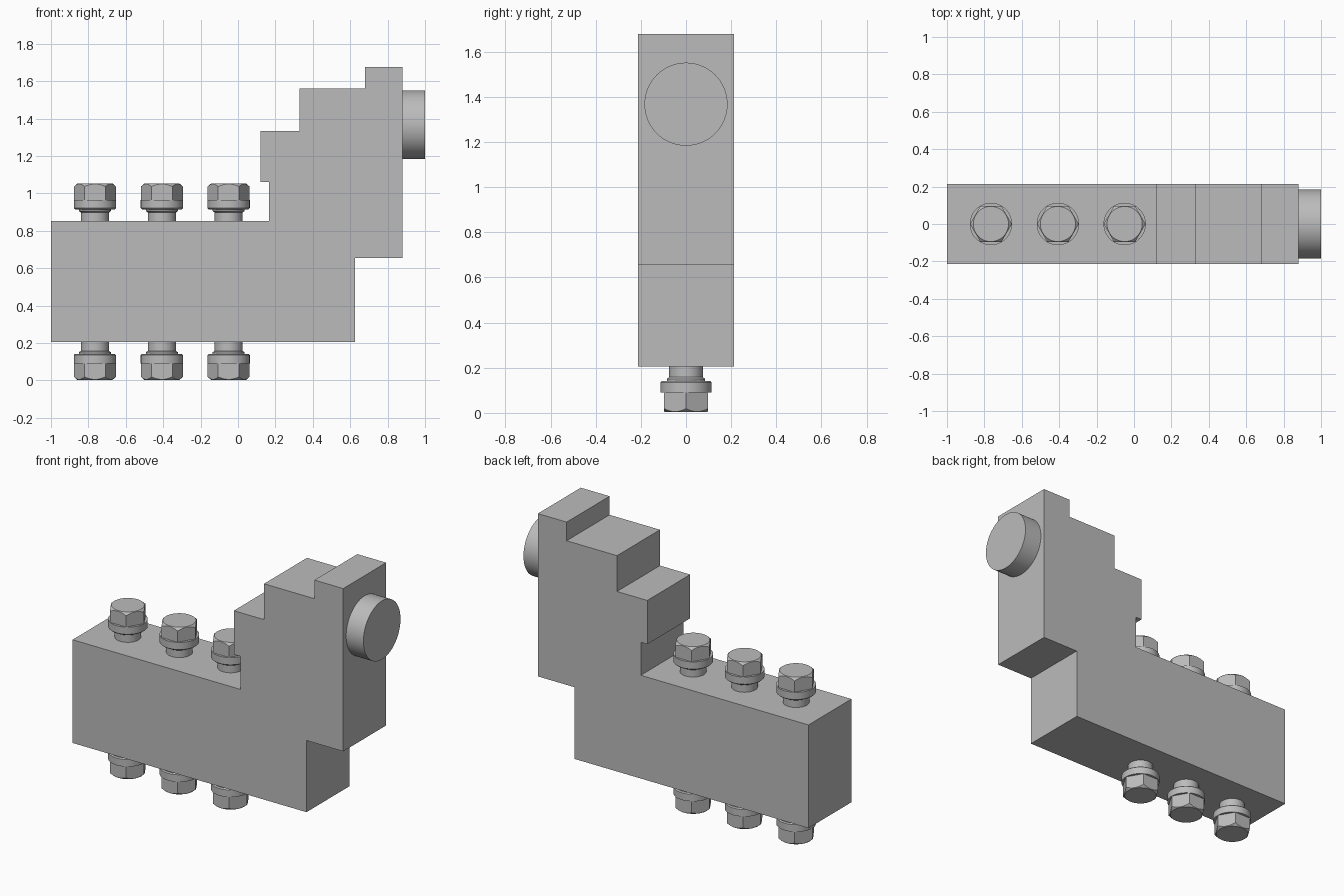
import bpy, bmesh, math

if "Cube" in bpy.data.objects:
    bpy.data.objects.remove(bpy.data.objects["Cube"])

grey = bpy.data.materials.new("plain grey")
grey.diffuse_color = (0.5, 0.5, 0.5, 1)
grey.use_nodes = True
grey.node_tree.nodes["Principled BSDF"].inputs["Base Color"].default_value = grey.diffuse_color


def finish(name, bm, smooth=False):
    bmesh.ops.recalc_face_normals(bm, faces=bm.faces)
    mesh = bpy.data.meshes.new(name)
    bm.to_mesh(mesh)
    bm.free()
    mesh.materials.append(grey)
    obj = bpy.data.objects.new(name, mesh)
    bpy.context.collection.objects.link(obj)
    if smooth:
        bpy.ops.object.select_all(action='DESELECT')
        obj.select_set(True)
        bpy.context.view_layer.objects.active = obj
        bpy.ops.object.shade_smooth_by_angle(angle=math.radians(25))
    return obj


# Stepped manifold block: side profile extruded across the width
W = 0.213
profile = [(-1, 0.205), (0.625, 0.205), (0.625, 0.655), (0.88, 0.655),
           (0.88, 1.677), (0.68, 1.677), (0.68, 1.56), (0.33, 1.56),
           (0.33, 1.335), (0.12, 1.335), (0.12, 1.06), (0.165, 1.06),
           (0.165, 0.853), (-1, 0.853)]
bm = bmesh.new()
face = bm.faces.new([bm.verts.new((x, -W, z)) for x, z in profile])
ext = bmesh.ops.extrude_face_region(bm, geom=[face])
bmesh.ops.translate(bm, vec=(0, 2 * W, 0),
                    verts=[v for v in ext["geom"] if isinstance(v, bmesh.types.BMVert)])
finish("manifold_block", bm)

# Round end port
bm = bmesh.new()
bmesh.ops.create_cone(bm, cap_ends=True, segments=64, radius1=0.184, radius2=0.184, depth=0.12)
for v in bm.verts:
    v.co = (0.94 + v.co.z, v.co.x, 1.367 + v.co.y)
finish("end_port", bm, True)


# Hex fitting: chamfered hex nut, round flange, collar and stem
def fitting(name, x, z_end, direction):
    n, corner, flange, r0 = 48, 0.112, 0.113, 0.094
    bm = bmesh.new()
    rings = []
    for i in range(n):
        a = 2 * math.pi * i / n
        off = (a % (math.pi / 3)) - math.pi / 6
        hexr = corner * math.cos(math.pi / 6) / math.cos(off)
        # (radius, distance from outer end)
        section = [(r0, 0), (hexr, (hexr - r0) * 0.9), (hexr, 0.087),
                   (flange, 0.087), (flange, 0.132), (0.107, 0.138),
                   (0.085, 0.138), (0.085, 0.148), (0.075, 0.155), (0.075, 0.203)]
        rings.append([bm.verts.new((x + r * math.cos(a), r * math.sin(a), z_end + direction * u))
                      for r, u in section])
    for i in range(n):
        p, q = rings[i], rings[(i + 1) % n]
        for j in range(len(p) - 1):
            bm.faces.new((p[j], q[j], q[j + 1], p[j + 1]))
    bm.faces.new([r[0] for r in rings])
    bm.faces.new([r[-1] for r in rings])
    finish(name, bm, True)


for k, x in enumerate((-0.765, -0.407, -0.05), 1):
    fitting(f"top_fitting_{k}", x, 1.053, -1)
    fitting(f"bottom_fitting_{k}", x, 0.003, 1)
